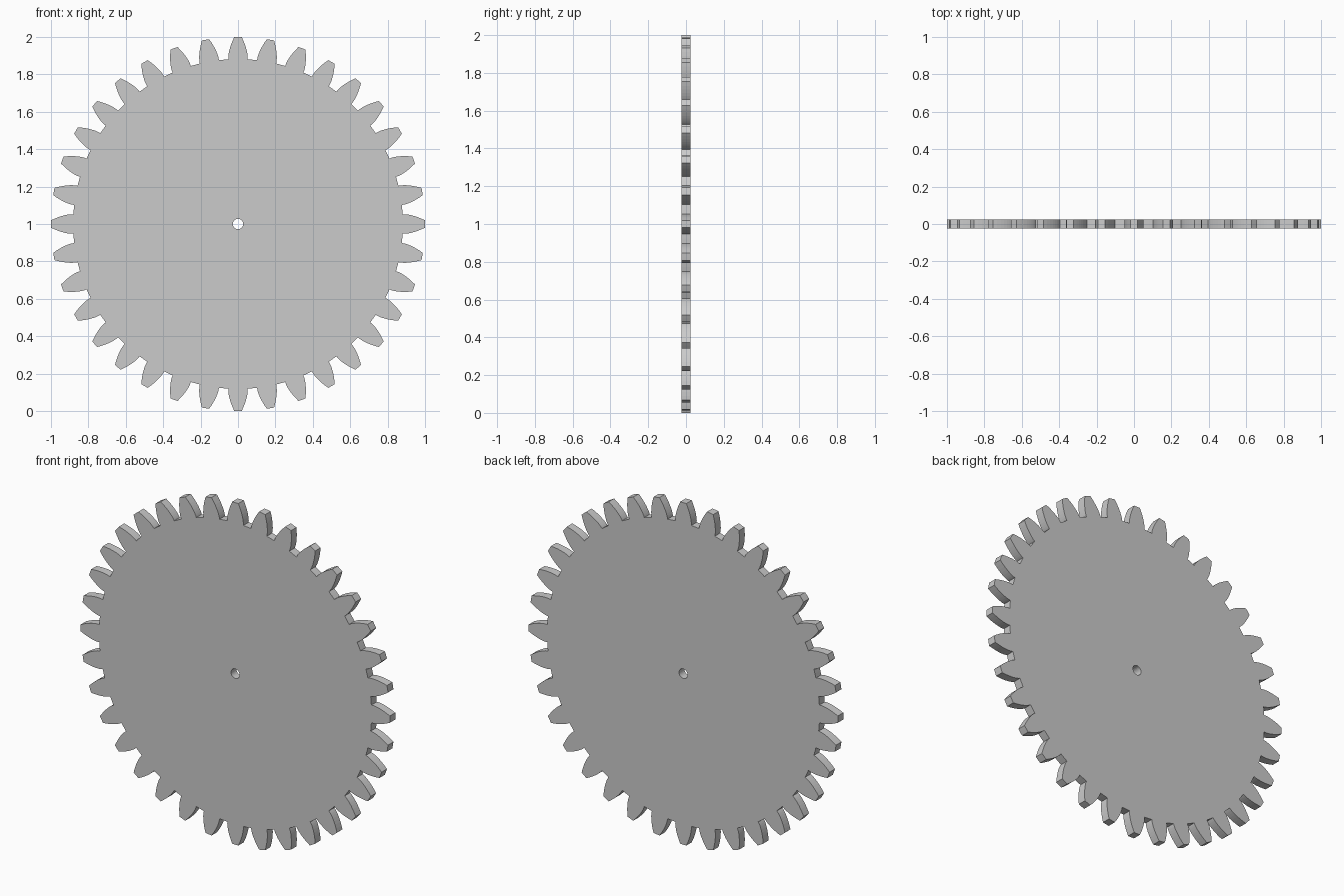
import bpy, bmesh
from math import acos, tan, cos, sin, pi, radians
from mathutils import Matrix

if "Cube" in bpy.data.objects:
    bpy.data.objects.remove(bpy.data.objects["Cube"])

TEETH = 36
TIP = 1.0
MODULE = 2 * TIP / (TEETH + 2)
PITCH = MODULE * TEETH / 2
ROOT = PITCH - 1.25 * MODULE
BASE = PITCH * cos(radians(20))
BORE, HALF_THICK = 0.028, 0.025


def inv(a):
    return tan(a) - a


def half_angle(r):
    """Half tooth angle on an involute flank at radius r."""
    return pi / (2 * TEETH) + inv(radians(20)) - inv(acos(min(1, BASE / r)))


# One tooth: root, then involute flank up and back down
STEPS = 7
radii = [ROOT] + [BASE + (TIP - BASE) * (i / STEPS) ** 1.3 for i in range(STEPS + 1)]
flank = [(r, half_angle(max(r, BASE))) for r in radii]
tooth = [(r, -a) for r, a in flank] + [(TIP, 0)] + [(r, a) for r, a in reversed(flank)]
tooth.append((ROOT, pi / TEETH))
outline = [(r, a + 2 * pi * k / TEETH) for k in range(TEETH) for r, a in tooth]
bore = [(BORE, 2 * pi * i / 24) for i in range(24)]

# Filled 2D profile with centre hole, extruded to thickness
curve = bpy.data.curves.new("gear_profile", "CURVE")
curve.dimensions = "2D"
curve.fill_mode = "BOTH"
curve.extrude = HALF_THICK
for loop in (outline, bore):
    spline = curve.splines.new("POLY")
    spline.points.add(len(loop) - 1)
    for p, (r, a) in zip(spline.points, loop):
        p.co = (r * cos(a), r * sin(a), 0, 1)
    spline.use_cyclic_u = True
helper = bpy.data.objects.new("gear_profile", curve)
bpy.context.collection.objects.link(helper)
bpy.context.view_layer.update()
mesh = bpy.data.meshes.new_from_object(
    helper.evaluated_get(bpy.context.evaluated_depsgraph_get()))
bpy.data.objects.remove(helper)

# Stand the gear upright on the ground
bm = bmesh.new()
bm.from_mesh(mesh)
bmesh.ops.remove_doubles(bm, verts=bm.verts, dist=1e-5)
bmesh.ops.transform(bm, verts=bm.verts,
                    matrix=Matrix.Translation((0, 0, TIP)) @ Matrix.Rotation(pi / 2, 4, "X"))
bmesh.ops.recalc_face_normals(bm, faces=bm.faces)
for f in bm.faces:
    f.smooth = False
bm.to_mesh(mesh)
bm.free()
gear = bpy.data.objects.new("spur_gear", mesh)
bpy.context.collection.objects.link(gear)
